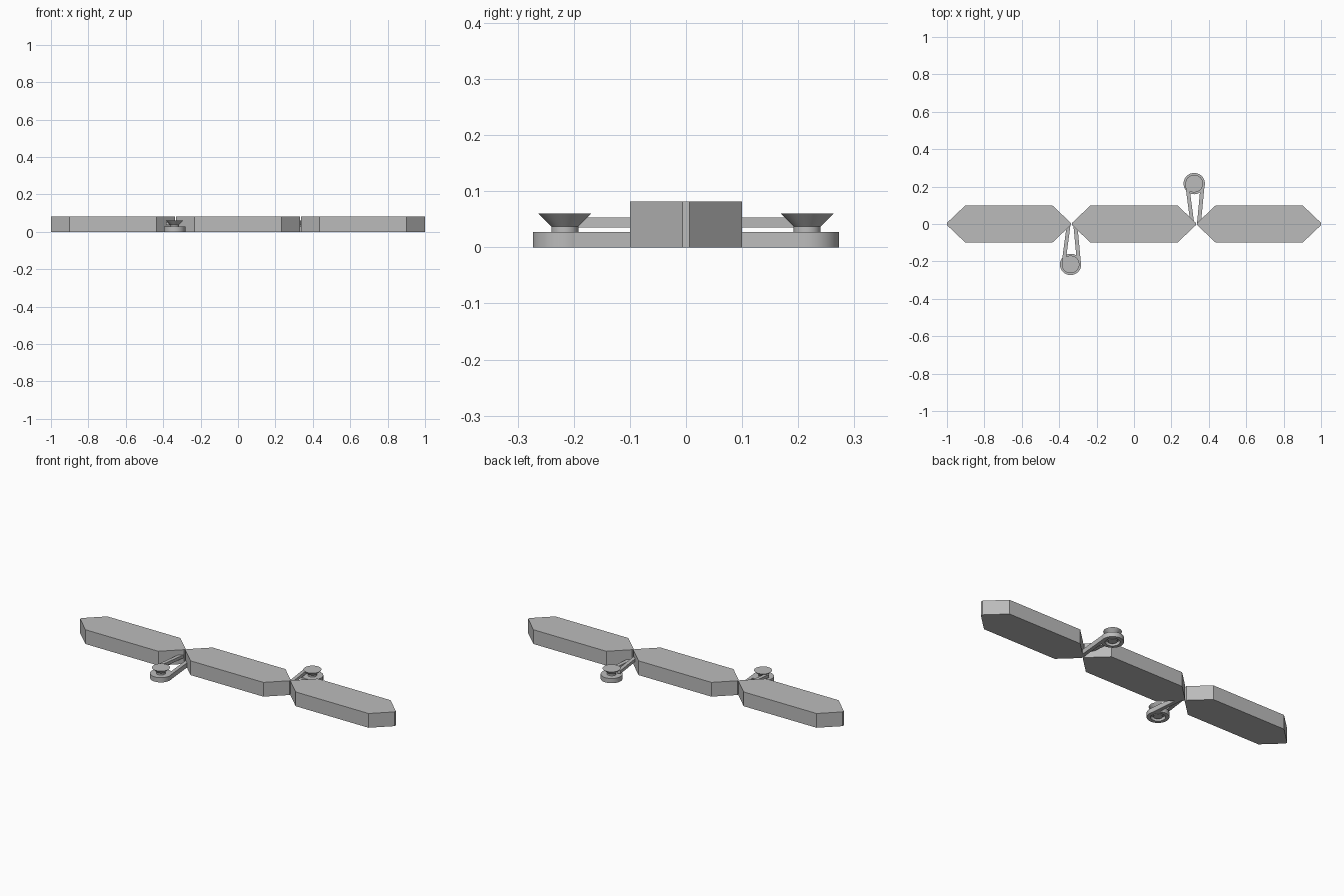
import bpy
import bmesh
from math import cos, sin, tau
from mathutils import Vector

cube = bpy.data.objects.get("Cube")
if cube:
    bpy.data.objects.remove(cube, do_unlink=True)

grey = bpy.data.materials.new("plain grey")
grey.use_nodes = True
grey.diffuse_color = (0.5, 0.5, 0.5, 1)
grey.node_tree.nodes["Principled BSDF"].inputs["Base Color"].default_value = (0.5, 0.5, 0.5, 1)


def finish(name, bm, smooth=False):
    bmesh.ops.recalc_face_normals(bm, faces=bm.faces)
    mesh = bpy.data.meshes.new(name)
    bm.to_mesh(mesh)
    bm.free()
    mesh.materials.append(grey)
    obj = bpy.data.objects.new(name, mesh)
    bpy.context.collection.objects.link(obj)
    if smooth:
        bpy.ops.object.select_all(action='DESELECT')
        obj.select_set(True)
        bpy.context.view_layer.objects.active = obj
        bpy.ops.object.shade_smooth_by_angle()
    return obj


def prism(name, outline, z0, z1):
    """Extrude a flat outline between two heights."""
    bm = bmesh.new()
    face = bm.faces.new([bm.verts.new((x, y, z0)) for x, y in outline])
    ext = bmesh.ops.extrude_face_region(bm, geom=[face])
    top = [v for v in ext["geom"] if isinstance(v, bmesh.types.BMVert)]
    bmesh.ops.translate(bm, verts=top, vec=(0, 0, z1 - z0))
    return finish(name, bm)


def lathe(name, centre, profile, steps=40):
    """Revolve a closed ring of (radius, height) points about a vertical axis."""
    bm = bmesh.new()
    rings = []
    for i in range(steps):
        a = tau * i / steps
        rings.append([bm.verts.new((centre[0] + r * cos(a), centre[1] + r * sin(a), z))
                      for r, z in profile])
    n = len(profile)
    for i in range(steps):
        a, b = rings[i], rings[(i + 1) % steps]
        for j in range(n):
            k = (j + 1) % n
            bm.faces.new((a[j], b[j], b[k], a[k]))
    bmesh.ops.remove_doubles(bm, verts=bm.verts, dist=1e-5)
    return finish(name, bm, True)


def bar(name, start, end, width, z0, z1):
    a, b = Vector(start), Vector(end)
    d = (b - a).normalized()
    side = Vector((-d.y, d.x)) * width / 2
    return prism(name, [a + side, a - side, b - side, b + side], z0, z1)


# Three long plates with pointed ends
HALF, SHOULDER, WIDE, TIP = 0.331, 0.232, 0.1, 0.006
for label, cx in (("right", -0.669), ("middle", 0), ("left", 0.669)):
    outline = [(cx - HALF, -TIP), (cx - SHOULDER, -WIDE), (cx + SHOULDER, -WIDE),
               (cx + HALF, -TIP), (cx + HALF, TIP), (cx + SHOULDER, WIDE),
               (cx - SHOULDER, WIDE), (cx - HALF, TIP)]
    prism(label + "_plate", outline, 0, 0.082)

# A swing arm at each joint, reaching forwards at one and backwards at the other
for label, hx, s in (("front", -0.334, -1), ("back", 0.327, 1)):
    centre = (hx - 0.005, s * 0.216)
    lathe(label + "_base_ring", centre,
          [(0.038, 0), (0.057, 0), (0.057, 0.027), (0.038, 0.027)])
    lathe(label + "_spool", centre,
          [(0, 0.004), (0.024, 0.004), (0.024, 0.018), (0.04, 0.018),
           (0.04, 0.027), (0.024, 0.027), (0.024, 0.037), (0.047, 0.06), (0, 0.06)])
    bar(label + "_lower_bar", (hx + 0.041, s * 0.222), (hx + 0.02, 0), 0.021, 0, 0.027)
    bar(label + "_upper_bar", (hx - 0.042, s * 0.205), (hx - 0.015, 0), 0.02, 0.035, 0.053)
